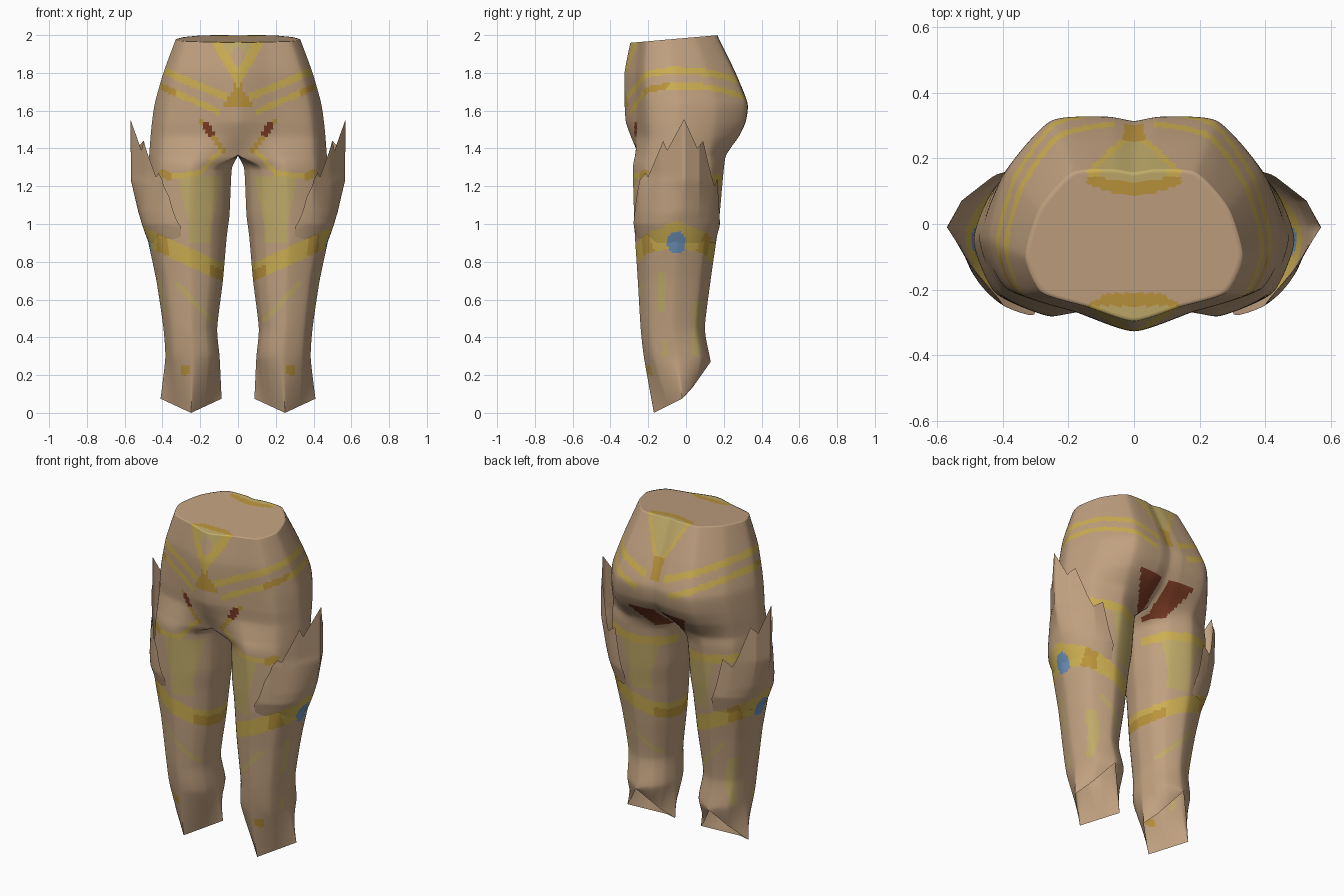
import bpy, bmesh, math
from mathutils import Vector

if "Cube" in bpy.data.objects:
    bpy.data.objects.remove(bpy.data.objects["Cube"])

# ---------- colours ----------
COLOURS = [("tan_cloth", (.53, .355, .215)), ("pale_olive", (.53, .41, .145)),
           ("yellow_trim", (.61, .43, .085)), ("orange_trim", (.50, .30, .045)),
           ("blue_gem", (.15, .28, .48)), ("dark_red", (.20, .045, .018))]
MATS = []
for name, c in COLOURS:
    m = bpy.data.materials.new(name)
    m.diffuse_color = (*c, 1)
    m.use_nodes = True
    m.node_tree.nodes["Principled BSDF"].inputs["Base Color"].default_value = m.diffuse_color
    MATS.append(m)
TAN, OLIVE, YELLOW, ORANGE, BLUE, RED = range(6)


def spline(a, b, c, d, t, k=.33):
    """Cardinal curve from b to c with a fairly tight tension."""
    m1, m2 = (c - a) * k, (d - b) * k
    t2, t3 = t * t, t * t * t
    return b * (2*t3 - 3*t2 + 1) + m1 * (t3 - 2*t2 + t) + c * (3*t2 - 2*t3) + m2 * (t3 - t2)


def finish(name, bm):
    """Turn a right-hand half into a mirrored, smooth object."""
    for f in bm.faces:
        f.smooth = True
    me = bpy.data.meshes.new(name)
    bm.to_mesh(me)
    bm.free()
    for m in MATS:
        me.materials.append(m)
    ob = bpy.data.objects.new(name, me)
    bpy.context.collection.objects.link(ob)
    mod = ob.modifiers.new("mirror", 'MIRROR')
    mod.merge_threshold = .0005
    return ob


def skin(bm, rows, closed):
    vs = [[bm.verts.new(p) for p in r] for r in rows]
    n = len(vs[0])
    for a, b in zip(vs, vs[1:]):
        for j in range(n if closed else n - 1):
            k = (j + 1) % n
            bm.faces.new((a[j], b[j], b[k], a[k]))


# ---------- trousers: half outline of hips blending into a leg ----------
HIP = [(0, 0), (.43, .095), (.85, .19), (1, .43), (.87, .745), (.57, .98), (.19, 1),
       (0, .98), (0, .65), (0, .3)]
LEG = [(.5 + .5 * math.cos(math.radians(a)), .5 + .5 * math.sin(math.radians(a)))
       for a in (-125, -90, -45, 0, 45, 90, 125, 150, 180, 210)]
# height, inner x, outer x, front y, back y, blend from hip to leg
RINGS = [(1.985, 0, .33, -.295, .165, 0), (1.80, 0, .395, -.325, .262, 0),
         (1.64, 0, .44, -.325, .325, 0), (1.54, 0, .455, -.318, .315, 0),
         (1.46, 0, .463, -.298, .28, .15), (1.365, 0, .47, -.283, .215, .7),
         (1.29, .033, .473, -.281, .20, 1), (1.05, .045, .488, -.275, .178, 1),
         (.93, .06, .48, -.27, .163, 1), (.70, .08, .432, -.255, .13, 1),
         (.45, .11, .395, -.24, .10, 1), (.29, .097, .385, -.222, .127, 1),
         (0, .087, .41, -.17, .13, 1)]


def cage_ring(z, xi, xo, yf, yb, k):
    pts = []
    for i, ((a, b), (c, d)) in enumerate(zip(HIP, LEG)):
        if z == 0:                           # the hem is a diamond in plan
            s = abs(2 * c - 1) + abs(2 * d - 1)
            c, d = .5 + (c - .5) / s, .5 + (d - .5) / s
        x = xi + (xo - xi) * (a + (c - a) * k)
        if xi == 0 and i in (0, 7, 8, 9):    # stay joined down to the crotch
            x = 0
        y = yf + (yb - yf) * (b + (d - b) * k)
        h = z
        if z > 1.9:                          # waist tilts up to the back
            h = z + .087 * y
        elif z == 0:                         # pointed hem
            h = .085 + y * (.5 if y < 0 else 1.42)
        pts.append(Vector((x, y, h)))
    return pts


def round_ring(pts, tension, n=12):
    m = len(pts)
    out = []
    for i in range(m):
        a, b, c, d = [pts[(i + o) % m] for o in (-1, 0, 1, 2)]
        if c.x < 1e-5 < b.x:                 # run straight across the middle
            d = Vector((-b.x, b.y, b.z))
        if b.x < 1e-5 < c.x:
            a = Vector((-c.x, c.y, c.z))
        for s in range(n):
            p = spline(a, b, c, d, s / n, tension)
            p.x = 0 if b.x + c.x < 1e-5 else max(p.x, 0)
            out.append(p)
    return out


cage = [round_ring(cage_ring(*r), 0 if r[0] == 0 else .33) for r in RINGS]
centre = Vector((0, -.065, 1.985 - .087 * .065))
rows = [[centre.lerp(p, s / 22) for p in cage[0]] for s in range(22)]   # waist cap
for i in range(len(cage) - 1):
    q = [cage[max(0, min(len(cage) - 1, i + o))] for o in (-1, 0, 1, 2)]
    n = max(5, round((RINGS[i][0] - RINGS[i + 1][0]) / .0105))
    for s in range(n):
        row = [spline(*p, s / n) for p in zip(*q)]
        for p, b, c in zip(row, q[1], q[2]):
            p.x = 0 if b.x + c.x < 1e-5 else max(p.x, 0)
        rows.append(row)
rows.append(cage[-1])


def near(x, z, x0, z0, x1, z1, w):
    """Is the point within w of a line segment?"""
    dx, dz = x1 - x0, z1 - z0
    t = max(0, min(1, ((x - x0) * dx + (z - z0) * dz) / (dx * dx + dz * dz)))
    return math.hypot(x - x0 - t * dx, z - z0 - t * dz) < w


def paint(p, nrm):
    x, y, z = p
    if nrm.z > .8 and z > 1.94:                          # badge ends on the waist cap
        if y < -.21 and x < .08 + (-.21 - y) * 1.75:
            return ORANGE if y > -.25 else OLIVE if x < .1 else YELLOW
        if y > .09 + 1.5 * x * x and x < .14:
            return ORANGE if y < .13 + x * .1 else YELLOW if x > .1 else OLIVE
        return TAN
    front = y < -.06
    if z > 1.56:
        if front:                                        # front triangle badge and its stem
            d = x - .145 * (z - 1.72) / .25
            if d < 0 and z > 1.72:
                if math.hypot(x / .035, (z - 1.89) / .05) < 1:
                    return TAN
                return YELLOW if d > -.055 else OLIVE
            if x < .03 and 1.66 < z < 1.77 or x < .085 - (z - 1.62) * .6 and 1.62 < z < 1.70:
                return ORANGE
        else:                                            # back badge
            if z > 1.8 and x < .04 + (z - 1.8) * .5:
                return YELLOW if x > .015 + (z - 1.8) * .5 else OLIVE
            if x < .032 and 1.67 < z:
                return ORANGE
        s = min(1, x / .4)                               # two hip stripes
        if x > .06 and abs(z - 1.66 - .16 * s - .04 * y) < .021:
            return YELLOW
        if x > .10 and abs(z - 1.56 - .17 * s - .03 * y) < .019:
            return ORANGE if .33 < x < .41 and front else YELLOW
        return TAN
    if z > 1.0:
        if front:
            if near(x, z, .165, 1.52, .145, 1.48, .02):  # groin marks
                return RED
            if near(x, z, .20, 1.55, .07, 1.38, .013):
                return ORANGE
            if near(x, z, .37, 1.25, .40, 1.27, .02):
                return ORANGE
            if near(x, z, .08, 1.40, .20, 1.27, .012) or near(x, z, .2, 1.27, .36, 1.25, .014):
                return YELLOW
        else:
            if y > .03 and 1.32 < z < 1.48 and .022 < x < .10 + (z - 1.32) * .6:
                return RED                               # seat patches
            if y > 0 and abs(z - 1.22 - .1 * (x - .2)) < .026:
                return YELLOW
        lim = 1.25 if front else 1.2                     # thigh panels
        if z < lim and abs(x - .20) < .05 + (z - .95) * .22 and abs(y + .05) > .1:
            return OLIVE
    if x > .38:                                          # side gem and its rim
        r = math.hypot((y + .05) / .85, z - .90)
        if r < .06:
            return BLUE
        if .075 < r < .115 and z > .93:
            return YELLOW
    band = .745 + .172 * (x - .08) / .38                 # slanted knee band
    if abs(z - band) < .049:
        return ORANGE if x < .15 and z < band + .01 or .37 < x < .43 else YELLOW
    if .9 < z <= 1.0 and abs(x - .2) < .06 and abs(y + .05) > .1:
        return OLIVE
    if z < .75:                                          # calf lines and ankle mark
        if near(x, z, .14, .49, .32, .68, .013):
            return OLIVE
        if x > .3 and (near(y, z, -.13, .56, -.12, .78, .022) or near(y, z, .05, .32, .06, .58, .022)
                       or near(y, z, -.11, .31, -.11, .37, .015)):
            return OLIVE
        if front and abs(x - .28) < .022 and abs(z - .225) < .024:
            return ORANGE
    return TAN


bm = bmesh.new()
skin(bm, rows, True)
bmesh.ops.remove_doubles(bm, verts=bm.verts, dist=.0002)
bmesh.ops.delete(bm, geom=[f for f in bm.faces if all(v.co.x < 1e-4 for v in f.verts)],
                 context='FACES')
bm.normal_update()
for f in bm.faces:
    f.material_index = paint(f.calc_center_median(), f.normal)
finish("trousers", bm)

# ---------- thigh guards: flared sheets with a jagged upper edge ----------
EDGE = [(-.279, .985), (-.262, 1.14), (-.245, 1.23), (-.215, 1.27), (-.20, 1.25), (-.12, 1.44),
        (-.10, 1.39), (-.01, 1.555), (.06, 1.40), (.09, 1.44), (.13, 1.27), (.15, 1.20),
        (.165, 1.24), (.172, 1.12), (.180, .985)]
FLARE = [(.90, .208), (.95, .227), (1.06, .265), (1.23, .302), (1.42, .303), (1.56, .305)]
PEAKED = [(-.282, .1), (-.25, .42), (-.14, .73), (-.01, 1), (.07, .86), (.15, .52), (.182, .1)]


def lookup(table, t):
    for (a, ra), (b, rb) in zip(table, table[1:]):
        if t <= b:
            return ra + (rb - ra) * max(0, t - a) / (b - a)
    return table[-1][1]


cols = []
for (ya, za), (yb, zb) in zip(EDGE, EDGE[1:]):
    cols += [(ya + (yb - ya) * s / 6, za + (zb - za) * s / 6) for s in range(6)]
cols.append(EDGE[-1])
guard = []
for r in range(41):
    row = []
    for y, top in cols:
        s = max(-1, min(1, (y + .05) / .232))
        z = top + (.90 - top) * r / 40
        ry = .206 + .027 * min(1, (z - .90) / .10)
        w = max(0, min(1, (z - 1.0) / .25))              # round below, peaked above
        wide = math.sqrt(1 - s * s) * (1 - w) + lookup(PEAKED, y) * w
        row.append(Vector((.265 + lookup(FLARE, z) * wide, -.05 + ry * s, z)))
    guard.append(row)
bm = bmesh.new()
skin(bm, guard, False)
bm.normal_update()
for f in bm.faces:                                       # knee band and gem run onto the guard
    c = f.calc_center_median()
    k = paint(c, f.normal) if c.z < 1.03 else TAN
    f.material_index = TAN if k == OLIVE else k
finish("thigh_guards", bm)
